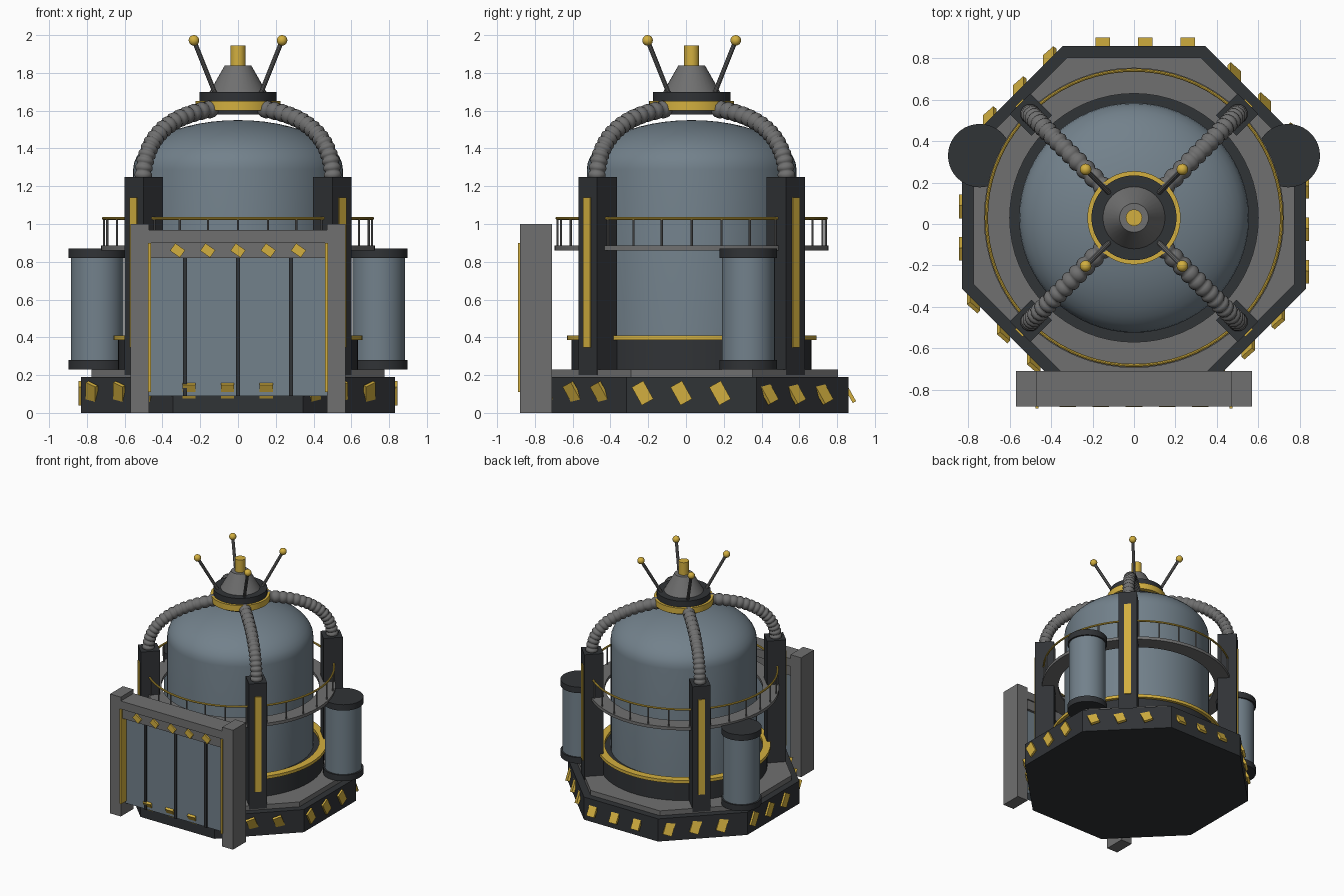
import bpy, bmesh
from math import pi, sin, cos, radians
from mathutils import Matrix, Vector

if "Cube" in bpy.data.objects:
    bpy.data.objects.remove(bpy.data.objects["Cube"])

CY = 0.03  # main axis of the tower in y


def material(name, rgb):
    m = bpy.data.materials.new(name)
    m.diffuse_color = (*rgb, 1)
    m.use_nodes = True
    m.node_tree.nodes["Principled BSDF"].inputs["Base Color"].default_value = m.diffuse_color
    return m


DARK = material("dark", (0.03, 0.033, 0.037))
BLUE = material("steel_blue", (0.17, 0.22, 0.26))
YELLOW = material("yellow", (0.65, 0.43, 0.05))
GREY = material("grey", (0.16, 0.16, 0.16))


def finish(bm, name, mat, smooth=False):
    bmesh.ops.recalc_face_normals(bm, faces=bm.faces)
    me = bpy.data.meshes.new(name)
    bm.to_mesh(me)
    bm.free()
    ob = bpy.data.objects.new(name, me)
    bpy.context.collection.objects.link(ob)
    me.materials.append(mat)
    if smooth:
        bpy.context.view_layer.objects.active = ob
        ob.select_set(True)
        bpy.ops.object.shade_smooth_by_angle(angle=radians(35))
        ob.select_set(False)
    return ob


def box(name, lo, hi, mat, m=Matrix()):
    bm = bmesh.new()
    size = Vector(hi) - Vector(lo)
    mid = (Vector(hi) + Vector(lo)) / 2
    bmesh.ops.create_cube(bm, size=1, matrix=m @ Matrix.Translation(mid) @ Matrix.Diagonal((*size, 1)))
    return finish(bm, name, mat)


def lathe(name, prof, mat, x=0, y=CY, n=64, phase=0, ring=False):
    """Turn an (r, z) profile about a vertical axis; ring closes the profile."""
    bm = bmesh.new()
    rows = []
    for r, z in prof:
        if r == 0:
            rows.append([bm.verts.new((x, y, z))] * n)
        else:
            rows.append([bm.verts.new((x + r * cos(phase + 2 * pi * i / n),
                                       y + r * sin(phase + 2 * pi * i / n), z)) for i in range(n)])
    pairs = list(zip(rows, rows[1:])) + ([(rows[-1], rows[0])] if ring else [])
    for a, b in pairs:
        for i in range(n):
            j = (i + 1) % n
            bm.faces.new(dict.fromkeys((a[i], a[j], b[j], b[i])))
    return finish(bm, name, mat, n > 8)


def drum(name, r, z0, z1, mat, r1=None, **kw):
    return lathe(name, [(0, z0), (r, z0), (r if r1 is None else r1, z1), (0, z1)], mat, **kw)


def rod(name, a, b, r, mat):
    a, b = Vector(a), Vector(b)
    bm = bmesh.new()
    rot = (b - a).to_track_quat('Z', 'Y').to_matrix().to_4x4()
    bmesh.ops.create_cone(bm, cap_ends=True, segments=10, radius1=r, radius2=r, depth=(b - a).length,
                          matrix=Matrix.Translation((a + b) / 2) @ rot)
    return finish(bm, name, mat, True)


def polar(ang, r, z):
    return Vector((r * cos(ang), CY + r * sin(ang), z))


def torus(name, R, z, r, mat):
    lathe(name, [(R + r * cos(k * pi / 4), z + r * sin(k * pi / 4)) for k in range(8)], mat, n=72, ring=True)


# Octagonal base and deck
K = 1 / cos(pi / 8)
drum("base", 0.83 * K, 0, 0.19, DARK, n=8, phase=pi / 8)
drum("deck", 0.775 * K, 0.19, 0.23, GREY, n=8, phase=pi / 8)

# Leaning hazard marks, half sunk into the base sides
for s in range(8):
    th = s * pi / 4
    for i in range(3):
        u = -0.26 + 0.205 * i
        p = polar(th, 0.835, 0.105) + Vector((-sin(th), cos(th), 0)) * u
        m = Matrix.Translation(p) @ Matrix.Rotation(radians(29), 4, 'X') @ Matrix.Rotation(th, 4, 'Z')
        box("hazard_mark", (-0.01, -0.035, -0.055), (0.01, 0.035, 0.055), YELLOW, m)

# Tank footing and domed tank
drum("tank_footing", 0.635, 0.23, 0.385, DARK)
lathe("footing_ring", [(0.6, 0.385), (0.66, 0.385), (0.66, 0.41), (0.6, 0.41)], YELLOW, ring=True)
dome = [(0.555 * cos(k * pi / 24), 1.29 + 0.26 * sin(k * pi / 24)) for k in range(12)]
lathe("domed_tank", [(0.555, 0.38)] + dome + [(0, 1.55)], BLUE)

# Walkway with railing
lathe("walkway", [(0.6, 0.86), (0.725, 0.86), (0.725, 0.885), (0.6, 0.885)], GREY, ring=True)
torus("handrail", 0.713, 1.03, 0.008, YELLOW)
for i in range(28):
    a = 2 * pi * i / 28
    rod("rail_post", polar(a, 0.71, 0.88), polar(a, 0.71, 1.03), 0.006, GREY)

# Cap on top of the dome
drum("cap_underside", 0.19, 1.58, 1.61, DARK)
drum("cap_ring", 0.225, 1.60, 1.65, YELLOW)
drum("cap_plate", 0.205, 1.65, 1.70, DARK)
drum("cap_cone", 0.15, 1.70, 1.84, GREY, r1=0.07, n=32)
drum("cap_pin", 0.04, 1.84, 1.945, YELLOW, n=24)

# Four corners: pillar, light strip, ribbed hose, antenna
for q in range(4):
    a = pi / 4 + q * pi / 2
    m = Matrix.Translation((0, CY, 0)) @ Matrix.Rotation(a, 4, 'Z')
    box("pillar", (0.63, -0.07, 0.2), (0.778, 0.07, 1.25), DARK, m)
    box("pillar_strip", (0.77, -0.026, 0.345), (0.786, 0.026, 1.14), YELLOW, m)

    cu = bpy.data.curves.new("ribbed_hose", 'CURVE')
    cu.dimensions = '3D'
    cu.bevel_depth = 1
    cu.bevel_resolution = 4
    cu.use_fill_caps = True
    sp = cu.splines.new('POLY')
    N, RIBS = 96, 16
    sp.points.add(N)
    for i, pt in enumerate(sp.points):
        t = i / N
        r = (1 - t) ** 2 * 0.71 + 2 * t * (1 - t) * 0.70 + t * t * 0.18
        z = (1 - t) ** 2 * 1.24 + 2 * t * (1 - t) * 1.56 + t * t * 1.61
        pt.co = (*polar(a, r, z), 1)
        pt.radius = 0.037 + 0.011 * abs(sin(pi * RIBS * t)) ** 0.7
    cu.materials.append(GREY)
    bpy.context.collection.objects.link(bpy.data.objects.new("ribbed_hose", cu))

    tip = polar(a, 0.33, 1.972)
    rod("antenna", polar(a, 0.165, 1.68), tip, 0.012, GREY)
    bm = bmesh.new()
    bmesh.ops.create_uvsphere(bm, u_segments=16, v_segments=10, radius=0.028, matrix=Matrix.Translation(tip))
    finish(bm, "antenna_tip", YELLOW, True)

# Side canisters, gate posts and gate edge strips, mirrored in x
for s in (-1, 1):
    at = dict(x=0.745 * s, y=0.33, n=40)
    drum("canister", 0.14, 0.25, 0.85, BLUE, **at)
    drum("canister_foot", 0.153, 0.23, 0.28, DARK, **at)
    drum("canister_lid", 0.153, 0.82, 0.87, DARK, **at)
    box("gate_post", (0.52 * s - 0.05, -0.88, 0), (0.52 * s + 0.05, -0.71, 1.0), GREY)
    box("gate_edge_strip", (0.468 * s - 0.008, -0.89, 0.11), (0.468 * s + 0.008, -0.8, 0.9), YELLOW)

# Gate: beam, header, door and door seams
box("gate_beam", (-0.47, -0.88, 0.9), (0.47, -0.71, 0.967), GREY)
box("gate_header", (-0.47, -0.87, 0.82), (0.47, -0.72, 0.9), GREY)
box("gate_door", (-0.47, -0.82, 0.09), (0.47, -0.74, 0.82), BLUE)
for x in (-0.28, 0, 0.28):
    box("door_seam", (x - 0.011, -0.832, 0.09), (x + 0.011, -0.8, 0.82), DARK)
for i in range(5):
    m = Matrix.Translation((-0.32 + 0.16 * i, -0.872, 0.86)) @ Matrix.Rotation(radians(35), 4, 'Y')
    box("header_mark", (-0.032, -0.012, -0.024), (0.032, 0.012, 0.024), YELLOW, m)
